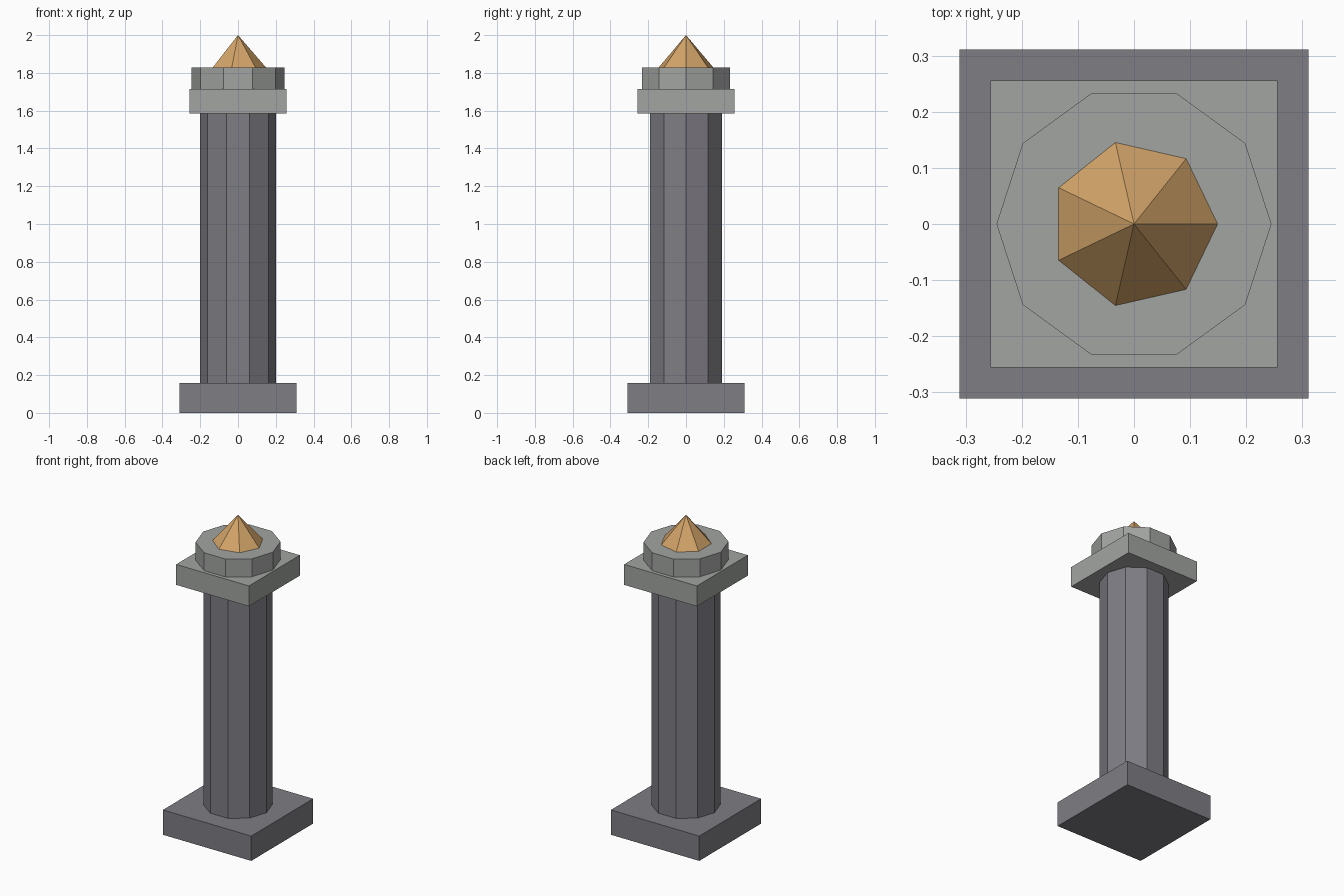
import bpy
import math

if "Cube" in bpy.data.objects:
    bpy.data.objects.remove(bpy.data.objects["Cube"])


def material(name, rgb):
    m = bpy.data.materials.new(name)
    m.diffuse_color = (*rgb, 1.0)
    m.use_nodes = True
    m.node_tree.nodes["Principled BSDF"].inputs["Base Color"].default_value = m.diffuse_color
    return m


dark_stone = material("dark stone", (0.21, 0.205, 0.23))
light_stone = material("light stone", (0.36, 0.375, 0.36))
gold = material("warm gold", (0.65, 0.37, 0.14))


def block(name, half, z0, z1, mat):
    """Square slab centred on the axis."""
    bpy.ops.mesh.primitive_cube_add(size=1, location=(0, 0, (z0 + z1) / 2))
    ob = bpy.context.object
    ob.name = name
    ob.scale = (2 * half, 2 * half, z1 - z0)
    ob.data.materials.append(mat)


def prism(name, sides, r_bottom, r_top, z0, z1, mat):
    """Flat-sided drum or spike with one corner pointing to +x."""
    bpy.ops.mesh.primitive_cone_add(
        vertices=sides, radius1=r_bottom, radius2=r_top, depth=z1 - z0,
        location=(0, 0, (z0 + z1) / 2), rotation=(0, 0, -math.pi / 2))
    ob = bpy.context.object
    ob.name = name
    ob.data.materials.append(mat)


# Plinth and shaft
block("base", 0.311, 0.0, 0.158, dark_stone)
prism("shaft", 10, 0.2, 0.2, 0.158, 1.584, dark_stone)

# Capital: square slab with a ten-sided drum
block("capital_slab", 0.256, 1.584, 1.714, light_stone)
prism("capital_drum", 10, 0.245, 0.245, 1.714, 1.828, light_stone)

# Seven-sided pointed finial
prism("finial", 7, 0.149, 0.0, 1.828, 2.0, gold)
